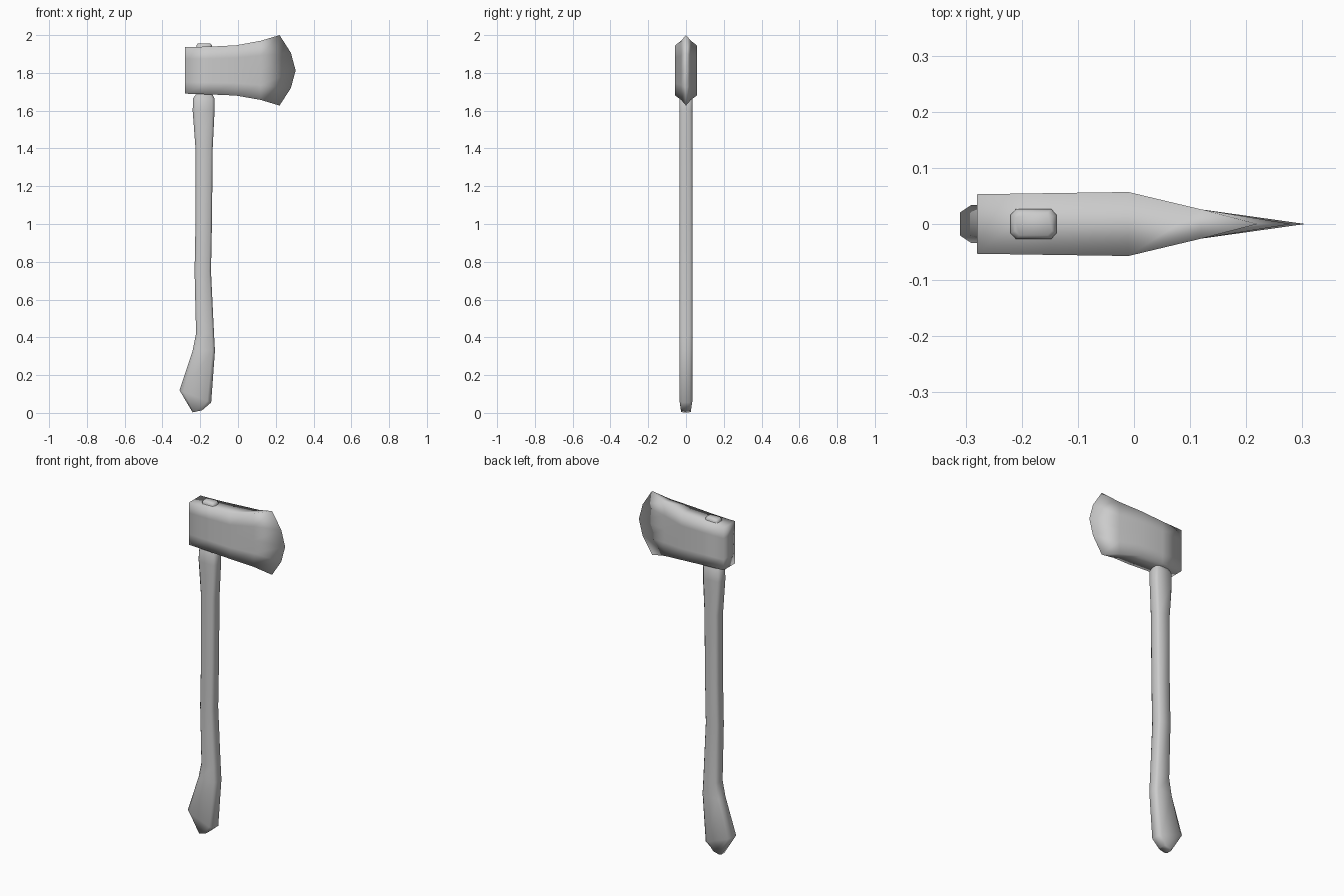
import bpy

if "Cube" in bpy.data.objects:
    bpy.data.objects.remove(bpy.data.objects["Cube"])


def make_mesh(name, verts, faces):
    mesh = bpy.data.meshes.new(name)
    mesh.from_pydata(verts, [], faces)
    obj = bpy.data.objects.new(name, mesh)
    bpy.context.collection.objects.link(obj)
    mesh.polygons.foreach_set("use_smooth", [True] * len(mesh.polygons))
    return obj


def loft(name, rings):
    """Skin equal-sized closed rings and cap both ends."""
    n = len(rings[0])
    verts = [p for r in rings for p in r]
    faces = [tuple(reversed(range(n))),
             tuple(range(len(verts) - n, len(verts)))]
    for i in range(len(rings) - 1):
        for j in range(n):
            k = (j + 1) % n
            faces.append((i * n + j, i * n + k, (i + 1) * n + k, (i + 1) * n + j))
    return make_mesh(name, verts, faces)


# Handle: eight-sided sections, each (left x, left z, right x, right z, half depth)
stations = [
    (-0.24, 0.003, -0.19, 0.014, 0.026),
    (-0.31, 0.12, -0.142, 0.055, 0.034),
    (-0.24, 0.33, -0.122, 0.33, 0.035),
    (-0.222, 0.42, -0.127, 0.42, 0.035),
    (-0.23, 0.75, -0.143, 0.75, 0.035),
    (-0.225, 1.0, -0.138, 1.0, 0.035),
    (-0.225, 1.4, -0.134, 1.4, 0.035),
    (-0.24, 1.6, -0.124, 1.6, 0.035),
    (-0.238, 1.665, -0.125, 1.665, 0.035),
    (-0.22, 1.69, -0.138, 1.69, 0.027),
    (-0.22, 1.945, -0.138, 1.945, 0.027),
    (-0.212, 1.956, -0.146, 1.956, 0.02),
]
section = [(0, -0.6), (0.12, -1), (0.88, -1), (1, -0.6),
           (1, 0.6), (0.88, 1), (0.12, 1), (0, 0.6)]
loft("handle", [[(xl + (xr - xl) * u, d * v, zl + (zr - zl) * u) for u, v in section]
                for xl, zl, xr, zr, d in stations])

# Axe head: columns from poll to blade, (x, bottom z, top z, half thickness)
columns = [(-0.28, 1.69, 1.937, 0.053), (-0.15, 1.686, 1.939, 0.055),
           (-0.01, 1.68, 1.946, 0.057), (0.12, 1.657, 1.97, 0.026)]
rows = [0, 0.25, 0.5, 0.75, 1]
# Curved cutting edge where both cheeks meet
edge = [(0.22, 1.627), (0.28, 1.72), (0.305, 1.813), (0.28, 1.906), (0.22, 2.0)]

verts, faces = [], []
for x, z0, z1, d in columns:
    for side in (-1, 1):
        verts += [(x, side * d, z0 + (z1 - z0) * t) for t in rows]
first_edge = len(verts)
verts += [(x, 0, z) for x, z in edge]


def idx(col, side, row):
    return first_edge + row if col == len(columns) else col * 10 + side * 5 + row


for c in range(len(columns)):
    for r in range(4):
        faces.append((idx(c, 0, r), idx(c + 1, 0, r), idx(c + 1, 0, r + 1), idx(c, 0, r + 1)))
        faces.append((idx(c, 1, r + 1), idx(c + 1, 1, r + 1), idx(c + 1, 1, r), idx(c, 1, r)))
    top = [idx(c, 0, 4), idx(c + 1, 0, 4), idx(c + 1, 1, 4), idx(c, 1, 4)]
    bottom = [idx(c, 1, 0), idx(c + 1, 1, 0), idx(c + 1, 0, 0), idx(c, 0, 0)]
    faces += [tuple(dict.fromkeys(top)), tuple(dict.fromkeys(bottom))]
for r in range(4):
    faces.append((idx(0, 1, r), idx(0, 0, r), idx(0, 0, r + 1), idx(0, 1, r + 1)))
make_mesh("axe_head", verts, faces)
